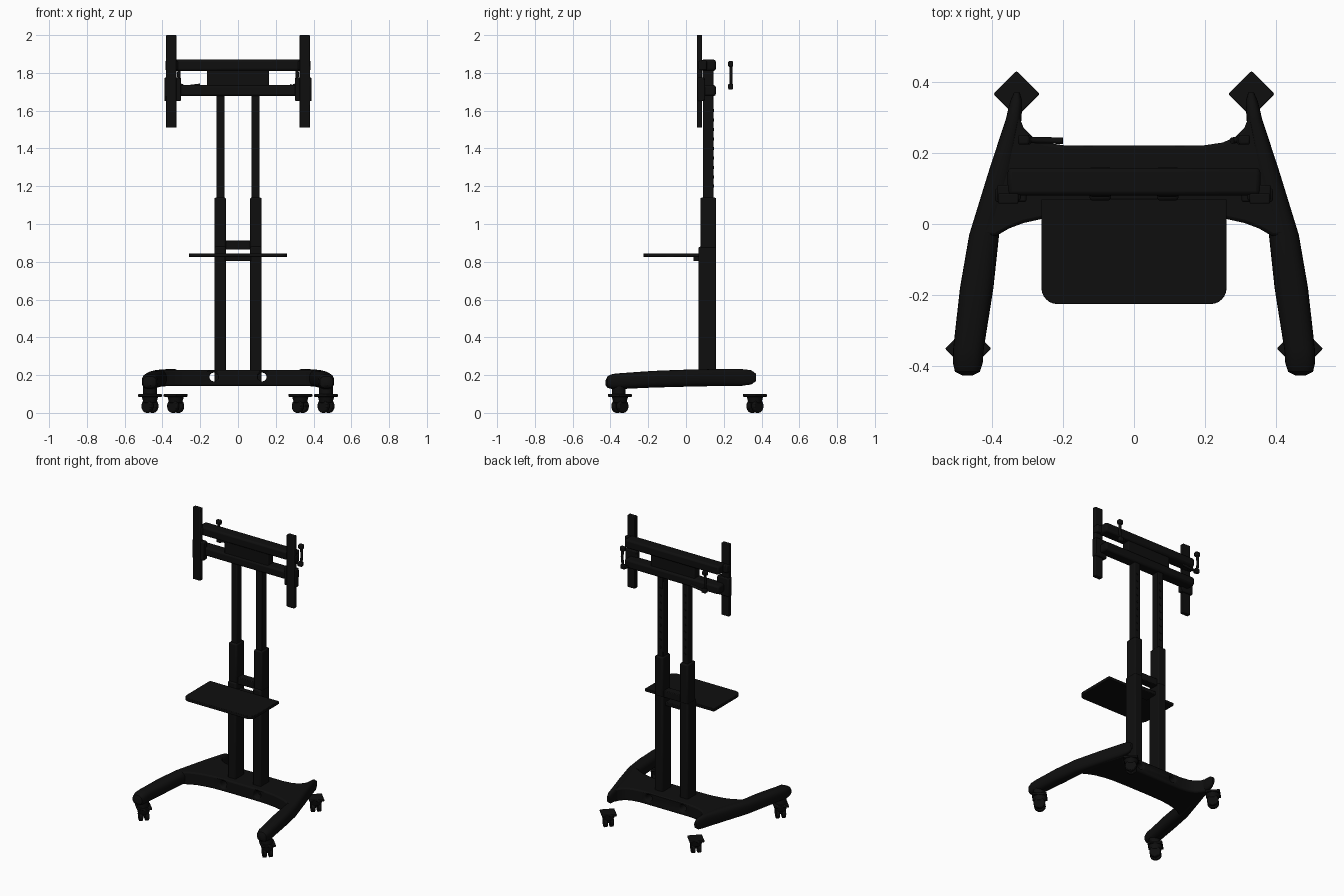
import bpy, bmesh
from math import sin, cos, pi, radians
from mathutils import Vector, Matrix

cube = bpy.data.objects.get("Cube")
if cube:
    bpy.data.objects.remove(cube, do_unlink=True)

black = bpy.data.materials.new("matte_black")
black.use_nodes = True
black.diffuse_color = (0.0045, 0.0045, 0.0045, 1)
bsdf = next(n for n in black.node_tree.nodes if n.type == 'BSDF_PRINCIPLED')
bsdf.inputs["Base Color"].default_value = (0.0045, 0.0045, 0.0045, 1)
bsdf.inputs["Roughness"].default_value = 0.7


def finish(name, bm, bevel=0.0):
    bmesh.ops.recalc_face_normals(bm, faces=bm.faces)
    mesh = bpy.data.meshes.new(name)
    bm.to_mesh(mesh)
    bm.free()
    mesh.materials.append(black)
    obj = bpy.data.objects.new(name, mesh)
    bpy.context.collection.objects.link(obj)
    bpy.ops.object.select_all(action='DESELECT')
    obj.select_set(True)
    bpy.context.view_layer.objects.active = obj
    bpy.ops.object.shade_smooth_by_angle(angle=radians(35))
    if bevel:
        mod = obj.modifiers.new("soft_edges", 'BEVEL')
        mod.width, mod.segments, mod.limit_method = bevel, 2, 'ANGLE'
    return obj


def box(name, x, y, z, bevel=0.004, turn=0.0):
    """Box from (min, max) ranges, optionally turned about its own vertical axis."""
    bm = bmesh.new()
    size = [r[1] - r[0] for r in (x, y, z)]
    mid = [(r[0] + r[1]) / 2 for r in (x, y, z)]
    m = Matrix.Translation(mid) @ Matrix.Rotation(turn, 4, 'Z') @ Matrix.Diagonal((*size, 1))
    bmesh.ops.create_cube(bm, size=1, matrix=m)
    return finish(name, bm, bevel)


def cylinder(name, centre, radius, depth, axis='Z', turn=0.0, bevel=0.0, top=None):
    bm = bmesh.new()
    m = Matrix.Translation(centre) @ Matrix.Rotation(turn, 4, 'Z')
    if axis != 'Z':
        m = m @ Matrix.Rotation(pi / 2, 4, 'X' if axis == 'Y' else 'Y')
    bmesh.ops.create_cone(bm, cap_ends=True, segments=24, radius1=radius,
                          radius2=radius if top is None else top, depth=depth, matrix=m)
    return finish(name, bm, bevel)


def slab(name, outline, z0, z1, bevel):
    """Extrude a flat outline upward."""
    bm = bmesh.new()
    face = bm.faces.new([bm.verts.new((x, y, z0)) for x, y in outline])
    ext = bmesh.ops.extrude_face_region(bm, geom=[face])
    top = [v for v in ext["geom"] if isinstance(v, bmesh.types.BMVert)]
    bmesh.ops.translate(bm, verts=top, vec=(0, 0, z1 - z0))
    return finish(name, bm, bevel)


def leg(name, side):
    """Sweep a rounded section along stations of x, y, z, half width, half height."""
    stations = [(.468, -.425, .16, .015, .015), (.468, -.415, .163, .035, .031),
                (.467, -.39, .166, .042, .04), (.465, -.35, .168, .043, .042),
                (.442, -.18, .178, .047, .044), (.421, -.03, .183, .042, .045),
                (.372, .155, .187, .034, .045), (.338, .295, .188, .022, .044),
                (.331, .345, .188, .017, .038), (.329, .37, .188, .008, .02)]
    bm = bmesh.new()
    rings = []
    n = 24
    for x, y, z, w, h in stations:
        ring = []
        for i in range(n):
            c, s = cos(2 * pi * i / n), sin(2 * pi * i / n)
            squash = lambda v: (abs(v) ** .75) * (1 if v > 0 else -1)
            ring.append(bm.verts.new((side * (x + w * squash(c)), y, z + h * squash(s))))
        rings.append(ring)
    for a, b in zip(rings, rings[1:]):
        for i in range(n):
            j = (i + 1) % n
            bm.faces.new((a[i], a[j], b[j], b[i]))
    bm.faces.new(rings[0])
    bm.faces.new(rings[-1])
    return finish(name, bm)


def tube(name, points, radius):
    curve = bpy.data.curves.new(name, 'CURVE')
    curve.dimensions = '3D'
    curve.bevel_depth, curve.bevel_resolution, curve.use_fill_caps = radius, 3, True
    spline = curve.splines.new('POLY')
    spline.points.add(len(points) - 1)
    for p, co in zip(spline.points, points):
        p.co = (*co, 1)
    curve.materials.append(black)
    obj = bpy.data.objects.new(name, curve)
    bpy.context.collection.objects.link(obj)


def caster(name, x, y):
    """Square top plate, tapered hood and a pair of wheels set diagonally."""
    turn = pi / 4
    box(name + "_plate", (x - .046, x + .046), (y - .046, y + .046), (.085, .1), .004, turn)
    cylinder(name + "_hood", (x, y, .07), .034, .035, bevel=.004, top=.044)
    for i in (-1, 1):
        off = Vector((cos(turn), sin(turn), 0)) * .019 * i
        cylinder(name + "_wheel", Vector((x, y, .036)) + off, .036, .024, 'X', turn, .005)
    cylinder(name + "_axle", (x, y, .036), .01, .03, 'X', turn)


# Base: cross plate with concave edges between two splayed legs
half = [(.10, .025), (.2, .022), (.26, .014), (.31, .003), (.35, -.012), (.39, -.035),
        (.43, -.03), (.385, .16), (.338, .31), (.322, .3), (.31, .27), (.285, .245),
        (.25, .229), (.19, .22)]
plate = slab("base_plate", half + [(-x, y) for x, y in reversed(half)], .142, .228, .012)
plate.modifiers.clear()
for side in (-1, 1):
    cutter = cylinder("cable_hole_cutter", (side * .128, .12, .19), .023, .6, 'Y')
    cutter.hide_render = True
    cutter.display_type = 'WIRE'
    cut = plate.modifiers.new("cable_hole", 'BOOLEAN')
    cut.object, cut.operation = cutter, 'DIFFERENCE'
soft = plate.modifiers.new("soft_edges", 'BEVEL')
soft.width, soft.segments, soft.limit_method = .01, 2, 'ANGLE'

for side, label in ((-1, "right"), (1, "left")):
    span = lambda a, b: tuple(sorted((side * a, side * b)))
    leg(label + "_leg", side)
    caster(label + "_front_caster", side * .466, -.35)
    cylinder(label + "_front_caster_stem", (side * .466, -.355, .12), .036, .07, bevel=.004)
    caster(label + "_rear_caster", side * .33, .365)

    # Telescoping column
    box(label + "_lower_column", span(.064, .125), (.066, .16), (.15, .88), .008)
    box(label + "_column_sleeve", span(.064, .125), (.076, .16), (.87, 1.14), .008)
    box(label + "_upper_column", span(.071, .115), (.09, .145), (1.1, 1.7), .006)
    for i in range(9):
        cylinder(label + "_column_button", (side * .0925, .146, 1.2 + i * .05), .008, .006, 'Y')

    # Screen arm with its clamp
    box(label + "_screen_arm", span(.325, .382), (.057, .086), (1.51, 2.0), .004)
    box(label + "_arm_clamp", span(.302, .39), (.062, .1), (1.65, 1.775), .006)
    box(label + "_arm_hook", span(.318, .385), (.066, .11), (1.815, 1.865), .006)

    # Cable hook behind the rails
    reach = .2 if side < 0 else .275
    tube(label + "_cable_hook", [(side * reach, .234, 1.735), (side * .285, .236, 1.725),
         (side * .31, .238, 1.74), (side * .314, .238, 1.79), (side * .31, .238, 1.845)], .009)
    for x, z in ((.31, 1.847), (.305, 1.727)):
        box(label + "_hook_knob", span(x - .016, x + .016), (.223, .25), (z - .015, z + .015), .006)

# Shelf with rounded front corners and its brackets
r = .045
outline = [(-.26, .07)]
for cx, start in ((-.26 + r, pi), (.26 - r, 1.5 * pi)):
    for i in range(7):
        a = start + i * pi / 12
        outline.append((cx + r * cos(a), -.225 + r + r * sin(a)))
outline.append((.26, .07))
slab("shelf", outline, .825, .845, .003)
box("shelf_bracket", (-.07, .07), (.04, .13), (.803, .828))
box("column_crossbar", (-.07, .07), (.09, .145), (.865, .912))

# Screen mount: two rails and a central plate
box("top_rail", (-.355, .355), (.08, .158), (1.81, 1.87), .012)
box("bottom_rail", (-.355, .355), (.08, .158), (1.677, 1.735), .012)
box("mount_plate", (-.165, .165), (.088, .145), (1.68, 1.865), .006)
